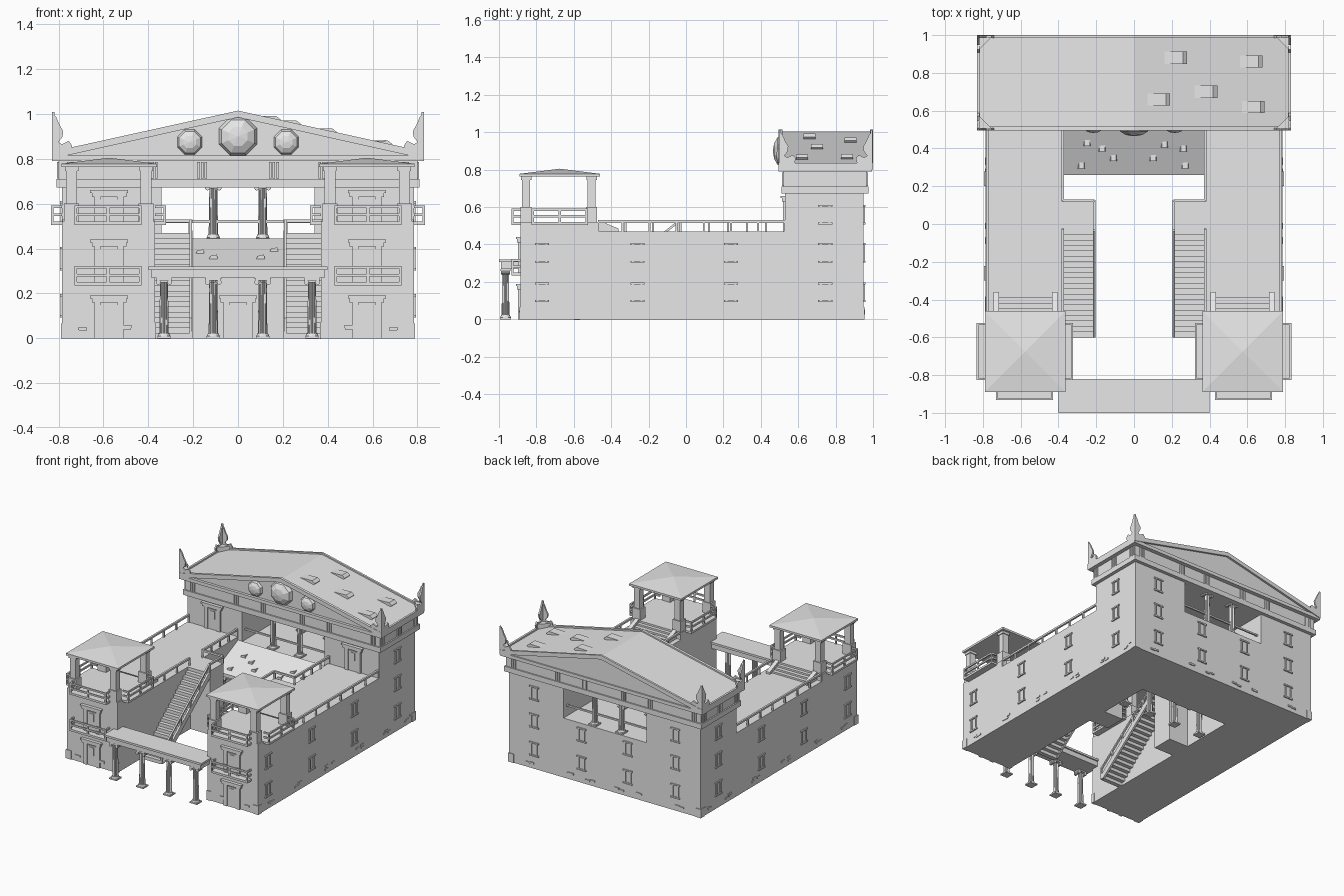
import bpy, bmesh, random
from math import pi, atan2, hypot
from mathutils import Matrix, Vector

if "Cube" in bpy.data.objects:
    bpy.data.objects.remove(bpy.data.objects["Cube"])
random.seed(4)

stone = bpy.data.materials.new("pale grey stone")
stone.use_nodes = True
stone.diffuse_color = (0.8, 0.8, 0.8, 1)
stone.node_tree.nodes["Principled BSDF"].inputs["Base Color"].default_value = (0.8, 0.8, 0.8, 1)
IDENT = Matrix.Identity(4)


class Part:
    """Collects solids in one mesh; mirror adds the copy across x = 0."""
    def __init__(self, name, mirror=False):
        self.name, self.mirror, self.bm = name, mirror, bmesh.new()

    def box(self, x, y, z, m=IDENT):
        centre = Vector([(a + b) / 2 for a, b in (x, y, z)])
        size = [abs(b - a) for a, b in (x, y, z)]
        bmesh.ops.create_cube(self.bm, size=1, matrix=m @ Matrix.Translation(centre) @ Matrix.Diagonal((*size, 1)))

    def prism(self, pts, a, b, m=IDENT):
        # profile in local x-z, extruded along local y
        lo = [self.bm.verts.new(m @ Vector((p[0], a, p[1]))) for p in pts]
        hi = [self.bm.verts.new(m @ Vector((p[0], b, p[1]))) for p in pts]
        self.bm.faces.new(lo)
        self.bm.faces.new(hi[::-1])
        for i in range(len(pts)):
            j = (i + 1) % len(pts)
            self.bm.faces.new((lo[i], hi[i], hi[j], lo[j]))

    def cone(self, x, y, z0, z1, r0, r1, n=12, m=IDENT):
        return bmesh.ops.create_cone(self.bm, cap_ends=True, segments=n, radius1=r0, radius2=r1, depth=z1 - z0,
                                     matrix=m @ Matrix.Translation((x, y, (z0 + z1) / 2)))["verts"]

    def done(self):
        if self.mirror:
            copy = bmesh.ops.duplicate(self.bm, geom=self.bm.verts[:] + self.bm.edges[:] + self.bm.faces[:])
            for v in copy["geom"]:
                if isinstance(v, bmesh.types.BMVert):
                    v.co.x *= -1
        bmesh.ops.recalc_face_normals(self.bm, faces=self.bm.faces[:])
        mesh = bpy.data.meshes.new(self.name)
        self.bm.to_mesh(mesh)
        self.bm.free()
        mesh.materials.append(stone)
        bpy.context.collection.objects.link(bpy.data.objects.new(self.name, mesh))


def wall(x, y, z, angle=0):
    # local frame on a wall, outward is local -y
    return Matrix.Translation((x, y, z)) @ Matrix.Rotation(angle, 4, 'Z')


RIGHT, LEFT, BACK = -pi / 2, pi / 2, pi

# Wings, rear block with a through opening, stair piers
p = Part("wing_walls", True)
p.box((.37, .785), (-.885, .53), (0, .47))
p.box((.37, .785), (-.885, -.47), (.47, .52))
p.box((.21, .37), (-.03, .13), (0, .47))
p.done()
p = Part("rear_hall")
p.box((-.785, .785), (.53, .95), (0, .44))
for s in (-1, 1):
    p.box((s * .34, s * .785), (.53, .95), (.44, .69))
p.box((-.785, .785), (.53, .95), (.69, .80))
p.done()

# Cornices and frieze blocks
p = Part("cornices")
p.box((-.81, .81), (.51, .975), (.672, .71))
p.box((-.80, .80), (.52, .965), (.71, .79))
p.box((-.83, .83), (.495, .995), (.79, .815))
p.done()
p = Part("opening_cut_trim", True)
for x in (.16, .38, .74):
    for y, a in ((.52, 0), (.965, BACK)):
        for k in (-1, 0, 1):
            p.box((k * .016 - .006, k * .016 + .006), (-.007, 0), (.712, .785), wall(x, y, 0, a))
for y in (.55, .745, .935):
    for k in (-1, 0, 1):
        p.box((k * .016 - .006, k * .016 + .006), (-.007, 0), (.712, .785), wall(.80, y, 0, LEFT))
p.done()

# Gable roof with raised rim
p = Part("gable_roof")
p.prism([(-.825, .81), (.825, .81), (.825, .822), (0, 1.005), (-.825, .822)], .515, .985)
rim = [(-.83, .80), (-.83, .832), (0, 1.015), (.83, .832), (.83, .80), (0, .985)]
p.prism(rim, .495, .515)
p.prism(rim, .985, 1.0)
p.done()
p = Part("roof_eaves", True)
p.box((.815, .83), (.495, 1.0), (.81, .836))
p.done()

# Broken raised tiles on the roof and porch
tilt = atan2(.183, .825)
p = Part("broken_roof_tiles")
for x, y in ((.21, .88), (.61, .86), (.12, .66), (.37, .70), (.62, .62)):
    m = Matrix.Translation((x, y, 1.005 - .222 * x)) @ Matrix.Rotation(tilt, 4, 'Y')
    p.prism([(-.07, -.005), (.06, -.005), (.07, .012), (.045, .024)], -.032, .032, m)
p.done()

# Pediment medallions
p = Part("pediment_medallions")
for x, z, r in ((0, .90, .092), (.215, .875, .06), (-.215, .875, .06)):
    m = Matrix.Translation((x, .515, z)) @ Matrix.Rotation(pi / 2, 4, 'X') @ Matrix.Rotation(pi / 8, 4, 'Z') @ Matrix.Diagonal((r, r, r * .55, 1))
    bmesh.ops.create_uvsphere(p.bm, u_segments=8, v_segments=6, radius=1, matrix=m)
p.done()

# Folded leaf ornaments wrapping the roof corners
leaf = [(0, .82), (.08, .82), (.09, .86), (.075, .88), (.045, .865), (.03, .875), (.048, .90),
        (.05, .925), (.035, .95), (.02, .985), (0, 1.01)]
p = Part("corner_leaf_ornaments", True)
for y, s in ((.497, 1), (.998, -1)):
    p.prism([(.83 - d, z) for d, z in leaf], y, y + s * .012)
    p.prism([(s * d, z) for d, z in leaf], 0, .012, Matrix.Translation((.83, y, 0)) @ Matrix.Rotation(pi / 2, 4, 'Z'))
    corner = [(.83, y), (.745, y), (.83, y + s * .085)]
    p.prism([(a, -b) for a, b in corner], .82, .862, Matrix.Rotation(pi / 2, 4, 'X'))
p.done()


# Fluted columns with scrolled capitals
def column(p, x, y, z0, z1, r=.021):
    p.box((x - .03, x + .03), (y - .03, y + .03), (z0, z0 + .01))
    p.cone(x, y, z0 + .01, z0 + .022, r * 1.35, r * 1.15)
    shaft = p.cone(x, y, z0 + .02, z1 - .02, r, r * .85, 24)
    for v in shaft:
        if round(atan2(v.co.y - y, v.co.x - x) / (pi / 12)) % 2:
            v.co.x, v.co.y = x + (v.co.x - x) * .85, y + (v.co.y - y) * .85
    p.box((x - .034, x + .034), (y - .026, y + .026), (z1 - .012, z1))
    for s in (-1, 1):
        p.cone(0, 0, -.025, .025, .011, .011, 10, Matrix.Translation((x + s * .026, y, z1 - .02)) @ Matrix.Rotation(pi / 2, 4, 'X'))


p = Part("columns", True)
for x in (.11, .33):
    column(p, x, -.965, 0, .27)
    column(p, x, .30, 0, .29)
for y in (.57, .91):
    column(p, .11, y, .44, .69)
p.done()

# Front colonnade beam and sloping inner porch
p = Part("front_colonnade_beam")
p.box((-.385, .385), (-.99, -.83), (.268, .305))
p.box((-.40, .40), (-1.0, -.82), (.305, .32))
p.done()
p = Part("sloping_porch")
slope = Matrix.Rotation(pi / 2, 4, 'Z')
p.prism([(.26, .295), (.26, .32), (.53, .445), (.53, .415)], -.37, .37, slope)
p.box((-.37, .37), (.275, .325), (.28, .31))
for x, y in ((-.28, .31), (-.17, .40), (-.11, .35), (.10, .35), (.16, .42), (.27, .31), (-.25, .43), (.26, .40)):
    p.prism([(-.02, -.01), (.02, -.01), (.016, .012), (-.012, .006)], -.016, .016,
            Matrix.Translation((x, y, .32 + (y - .26) * .46)))
p.done()

# Courtyard stairs with stringers and handrail
p = Part("courtyard_stairs", True)
steps = 20
for i in range(steps):
    y, z = -.60 + i * .57 / steps, (i + 1) * .47 / steps
    p.box((.215, .37), (y, y + .032), (z - .026, z))
side = [(-.60, 0), (-.60, .028), (-.03, .48), (-.03, .43), (-.57, 0)]
p.prism(side, -.217, -.203, slope)
p.prism([(-.60, .075), (-.60, .09), (-.04, .53), (-.04, .515)], -.216, -.204, slope)
for i in range(6):
    y = -.595 + i * .111
    z = (y + .60) * .786
    p.box((.204, .216), (y - .006, y + .006), (z, z + .085))
p.done()


# Railings
def railing(p, a, b, z, n):
    a, b = Vector(a), Vector(b)
    d = b - a
    m = wall(a.x, a.y, z, atan2(d.y, d.x))
    length = hypot(*d)
    p.box((0, length), (-.007, .007), (.046, .06), m)
    for i in range(n + 1):
        x = length * i / n
        p.box((x - .005, x + .005), (-.006, .006), (0, .05), m)


p = Part("walkway_railings", True)
railing(p, (.776, -.34), (.776, .53), .47, 6)
railing(p, (.776, -.47), (.776, -.34), .47, 1)
railing(p, (.215, .123), (.377, .123), .47, 1)
railing(p, (.377, .123), (.377, .53), .47, 4)
railing(p, (.377, -.47), (.377, -.03), .47, 3)
railing(p, (.21, -.03), (.21, .123), .47, 1)
p.done()
p = Part("opening_rails")
for y in (.57, .91):
    p.box((-.34, .34), (y - .006, y + .006), (.515, .527))
p.done()

# Tower pavilions, steps and balconies
p = Part("tower_pavilions", True)
for x in (.41, .742):
    for y in (-.855, -.505):
        p.box((x - .024, x + .024), (y - .022, y + .022), (.52, .765))
        p.box((x - .034, x + .034), (y - .03, y + .03), (.52, .60))
        p.box((x - .03, x + .03), (y - .028, y + .028), (.745, .765))
p.box((.362, .788), (-.89, -.46), (.763, .778))
p.cone(0, 0, 0, .027, .301, 0, 4, Matrix.Translation((.575, -.675, .778)) @ Matrix.Rotation(pi / 4, 4, 'Z'))
for i in range(3):
    p.box((.43, .715), (-.47, -.445 + i * .028), (.47, .507 - i * .0125))
for x in (.405, .715):
    p.prism([(-.47, .47), (-.47, .53), (-.36, .485), (-.36, .47)], -x - .03, -x, slope)
p.done()


def balcony(p, m, w=.30, d=.048):
    h = w / 2
    p.box((-h, h), (-d, 0), (-.015, 0), m)
    for z in (.025, .06):
        p.box((-h, h), (-d, -d + .01), (z, z + .012), m)
        for s in (-1, 1):
            p.box((s * h, s * (h - .01)), (-d, 0), (z, z + .012), m)
    for x in (-h + .006, 0, h - .006):
        p.box((x - .006, x + .006), (-d, -d + .01), (0, .07), m)


p = Part("balconies", True)
balcony(p, wall(.58, -.885, .25))
balcony(p, wall(.58, -.885, .52))
balcony(p, wall(.785, -.675, .52, LEFT))
balcony(p, wall(.37, -.675, .52, RIGHT))
p.done()


# Doors and windows as raised frames
def door(p, m, h=.16, w=.065):
    for s in (-1, 1):
        p.box((s * w, s * (w - .028)), (-.012, 0), (0, h), m)
    p.box((-w - .012, w + .012), (-.018, 0), (h, h + .018), m)
    p.box((-w - .02, w + .02), (-.024, 0), (h + .018, h + .03), m)
    p.box((-w + .028, w - .028), (-.006, 0), (0, h - .012), m)
    p.box((-.018, .018), (-.01, 0), (h * .5, h * .86), m)


p = Part("doors", True)
for y, z in ((-.885, 0), (-.885, .25), (.53, .47)):
    door(p, wall(.575, y, z))
p.done()
p = Part("courtyard_door")
door(p, wall(0, .53, 0))
p.done()


def window(p, m):
    for z in (-.052, .042):
        p.box((-.038, .038), (-.009, 0), (z, z + .01), m)
    for s in (-1, 1):
        p.box((s * .028, s * .018), (-.007, 0), (-.05, .05), m)


p = Part("windows", True)
for y in (-.77, -.26, .24, .745):
    for z in (.145, .355) + ((.56,) if y > .7 else ()):
        window(p, wall(.785, y, z, LEFT))
for x in (.19, .58):
    for z in (.145, .355) + ((.56,) if x > .5 else ()):
        window(p, wall(x, .95, z, BACK))
p.done()

# Corner stones and loose brick relief along the base
p = Part("base_stones", True)
for y in (-.868, .933):
    p.box((.745, .79), (y - .022, y + .022), (0, .065))
p.box((.365, .40), (-.89, -.86), (0, .07))
for c in (-.7, -.45, -.05, .3, .6, .85):
    for k in range(3):
        y, z = c + random.uniform(-.06, .06), random.uniform(.025, .055)
        p.box((.78, .79), (y - .016, y + .016), (z, z + .012))
for x in (.47, .69, .12, .3, .6):
    for k in range(2):
        a, z = x + random.uniform(-.03, .03), random.uniform(.025, .05)
        y = -.887 if x in (.47, .69) else .952
        p.box((a - .018, a + .018), (y - .005, y + .005), (z, z + .012))
p.done()
